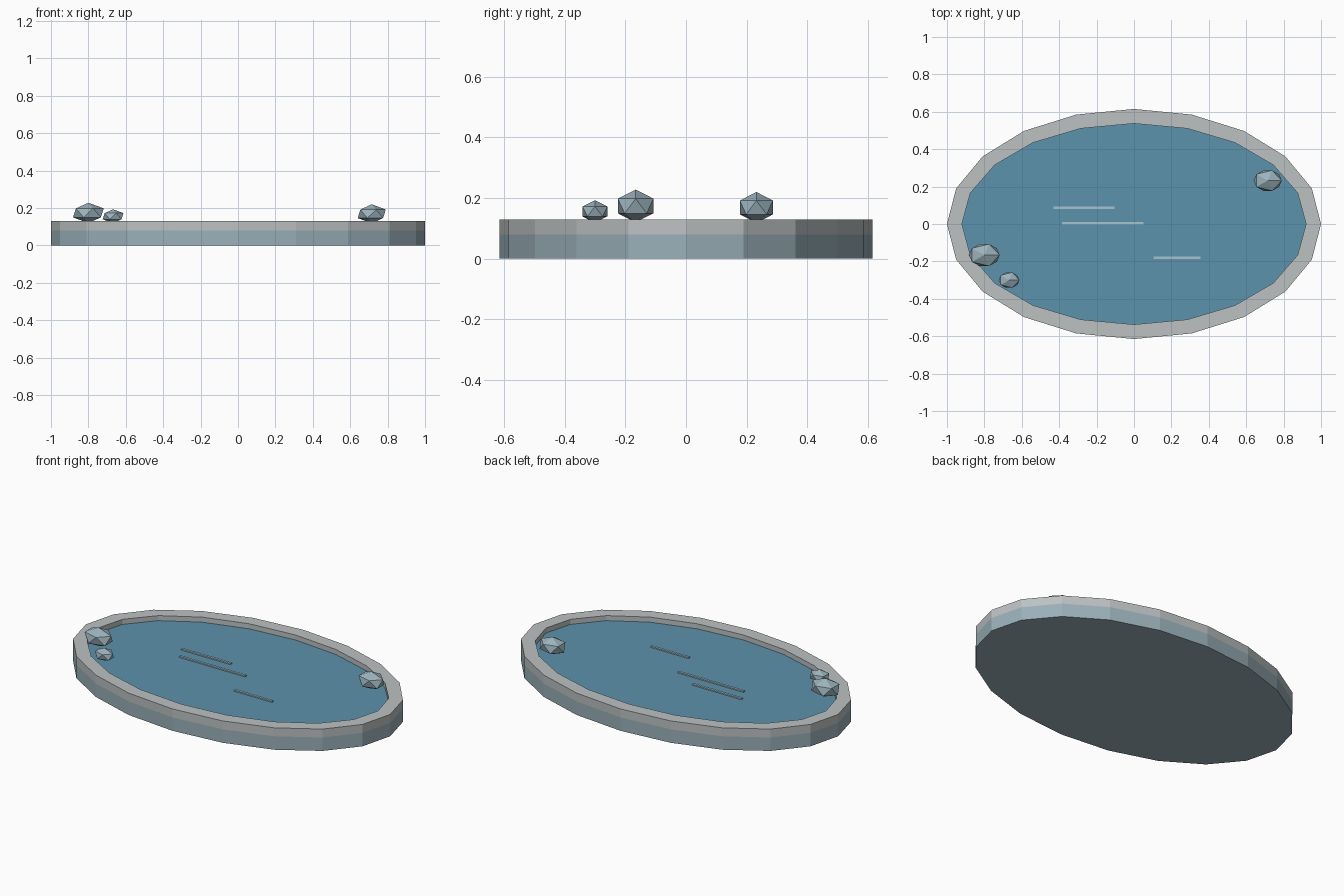
import bpy, bmesh, math
from mathutils import Matrix

if "Cube" in bpy.data.objects:
    bpy.data.objects.remove(bpy.data.objects["Cube"])

SIDES = 20


def material(name, rgb):
    lin = [((c / 255 + 0.055) / 1.055) ** 2.4 for c in rgb]
    m = bpy.data.materials.new(name)
    m.diffuse_color = (*lin, 1)
    m.use_nodes = True
    m.node_tree.nodes["Principled BSDF"].inputs["Base Color"].default_value = m.diffuse_color
    return m


STONE = material("pale grey rim", (188, 193, 193))
BASE = material("blue grey base", (154, 176, 185))
ROCK = material("rock blue grey", (156, 179, 188))
WATER = material("water blue", (92, 146, 172))
RIPPLE = material("ripple light blue", (165, 195, 208))


def finish(name, bm, mat):
    bmesh.ops.recalc_face_normals(bm, faces=bm.faces[:])
    me = bpy.data.meshes.new(name)
    bm.to_mesh(me)
    bm.free()
    me.materials.append(mat)
    ob = bpy.data.objects.new(name, me)
    bpy.context.collection.objects.link(ob)


def loop(bm, rx, ry, z):
    return [bm.verts.new((rx * math.cos(math.tau * i / SIDES),
                          ry * math.sin(math.tau * i / SIDES), z)) for i in range(SIDES)]


def bridge(bm, a, b):
    for i in range(SIDES):
        j = (i + 1) % SIDES
        bm.faces.new((a[i], a[j], b[j], b[i]))


def oval_slab(name, rx, ry, z0, z1, mat):
    bm = bmesh.new()
    low, high = loop(bm, rx, ry, z0), loop(bm, rx, ry, z1)
    bridge(bm, low, high)
    bm.faces.new(low)
    bm.faces.new(high)
    finish(name, bm, mat)


def oval_ring(name, outer, inner, z0, z1, mat):
    bm = bmesh.new()
    rings = [loop(bm, *outer, z0), loop(bm, *outer, z1),
             loop(bm, *inner, z1), loop(bm, *inner, z0)]
    for k in range(4):
        bridge(bm, rings[k], rings[(k + 1) % 4])
    finish(name, bm, mat)


# basin, rim and water
oval_slab("pond_base", 1.0, 0.615, 0.0, 0.08, BASE)
oval_ring("pond_rim", (1.0, 0.615), (0.92, 0.537), 0.08, 0.13, STONE)
oval_slab("water", 0.92, 0.537, 0.08, 0.10, WATER)

# ripples: thin strips on the water (x start, x end, y)
for n, (x0, x1, y) in enumerate([(-0.43, -0.105, 0.086), (-0.385, 0.05, 0.003),
                                 (0.105, 0.355, -0.18)]):
    bm = bmesh.new()
    bmesh.ops.create_cube(bm, size=1, matrix=Matrix.Translation(((x0 + x1) / 2, y, 0.103))
                          @ Matrix.Diagonal((x1 - x0, 0.014, 0.008, 1)))
    finish(f"ripple_{n + 1}", bm, RIPPLE)

# faceted rocks (centre, radii)
for n, (c, r) in enumerate([((-0.80, -0.166, 0.174), (0.092, 0.069, 0.054)),
                            ((0.715, 0.232, 0.169), (0.084, 0.064, 0.051)),
                            ((-0.668, -0.30, 0.156), (0.062, 0.048, 0.037))]):
    bm = bmesh.new()
    bmesh.ops.create_icosphere(bm, subdivisions=1, radius=1,
                               matrix=Matrix.Translation(c) @ Matrix.Diagonal((*r, 1)))
    finish(f"rock_{n + 1}", bm, ROCK)
